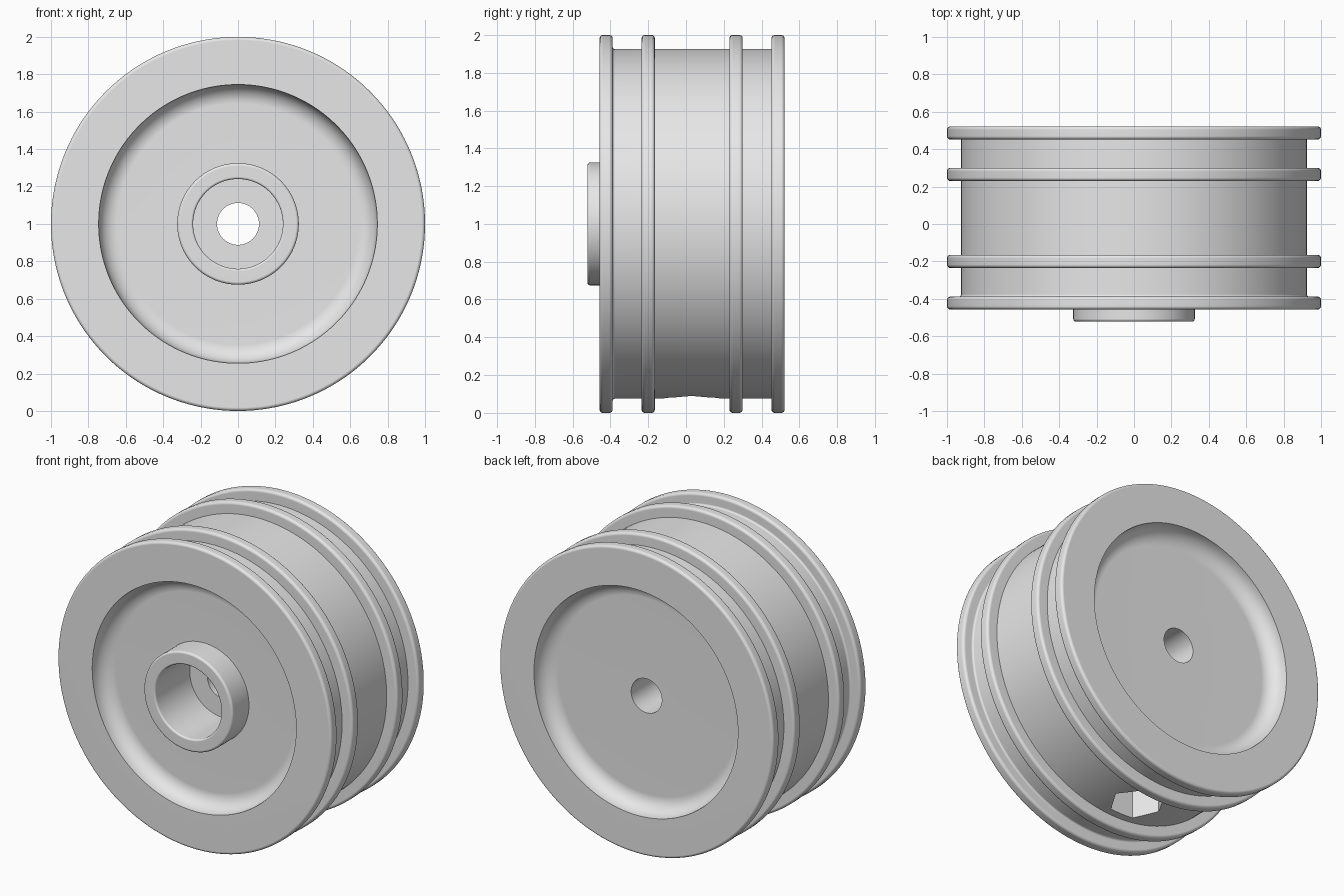
import bpy
import bmesh
import math
from mathutils import Vector, Matrix

cube = bpy.data.objects.get("Cube")
if cube:
    bpy.data.objects.remove(cube, do_unlink=True)

grey = bpy.data.materials.new("plain_grey")
grey.use_nodes = True
colour = (0.8, 0.8, 0.8, 1)
grey.diffuse_color = colour
grey.node_tree.nodes["Principled BSDF"].inputs["Base Color"].default_value = colour

AXLE = Matrix.Translation((0, 0, 1))
SEGMENTS = 144


def rounded(corners, steps=6):
    """Turn (y, radius, fillet) corners into a profile with rounded corners."""
    points = []
    for i, (y, r, fillet) in enumerate(corners):
        here = Vector((y, r))
        if not fillet:
            points.append(here)
            continue
        a = (Vector(corners[i - 1][:2]) - here).normalized()
        b = (Vector(corners[(i + 1) % len(corners)][:2]) - here).normalized()
        for k in range(steps + 1):
            t = k / steps * math.pi / 2
            points.append(here + fillet * (a * (1 - math.sin(t)) + b * (1 - math.cos(t))))
    return points


def make_object(name, bm):
    bmesh.ops.recalc_face_normals(bm, faces=bm.faces)
    mesh = bpy.data.meshes.new(name)
    bm.to_mesh(mesh)
    bm.free()
    obj = bpy.data.objects.new(name, mesh)
    bpy.context.collection.objects.link(obj)
    mesh.materials.append(grey)
    return obj


# Wheel section: axle bore, stepped hub, front dish
RIM, TREAD, DISH, EDGE = 1.0, 0.925, 0.745, 0.018
BORE, SOCKET, HUB = 0.112, 0.24, 0.325
corners = [(0.412, BORE, 0), (-0.16, BORE, 0), (-0.16, SOCKET, 0),
           (-0.522, SOCKET, 0.012), (-0.522, HUB, 0.015), (-0.35, HUB, 0),
           (-0.35, DISH, 0.1), (-0.457, DISH, 0)]

# Two flanges and two ribs around the tread
bands = [(-0.457, -0.388), (-0.235, -0.165), (0.23, 0.3), (0.452, 0.522)]
for i, (start, end) in enumerate(bands):
    if i:
        corners.append((start, TREAD, 0))
    corners += [(start, RIM, EDGE), (end, RIM, EDGE)]
    if i < len(bands) - 1:
        corners.append((end, TREAD, 0.012 if i == 0 else 0))

# Back dish
corners += [(0.522, DISH, 0), (0.412, DISH, 0.1)]

# Lathe the section about the axle
bm = bmesh.new()
verts = [bm.verts.new((0, y, r)) for y, r in rounded(corners)]
edges = [bm.edges.new((v, verts[(i + 1) % len(verts)])) for i, v in enumerate(verts)]
bmesh.ops.spin(bm, geom=verts + edges, cent=(0, 0, 0), axis=(0, 1, 0),
               angle=math.tau, steps=SEGMENTS, use_merge=False)
bmesh.ops.remove_doubles(bm, verts=bm.verts, dist=0.0001)
bmesh.ops.transform(bm, matrix=AXLE, verts=bm.verts)
wheel = make_object("wheel", bm)

# Hexagonal pocket in the underside of the tread
bm = bmesh.new()
bmesh.ops.create_cone(bm, cap_ends=True, segments=6, radius1=0.166, radius2=0.166, depth=0.5)
corner = max(bm.verts, key=lambda v: v.co.x).co
turn = Matrix.Rotation(-math.atan2(corner.y, corner.x), 4, "Z")
bmesh.ops.transform(bm, matrix=Matrix.Translation((0, 0.03, 0.17)) @ turn, verts=bm.verts)
cutter = make_object("hex_pocket_cutter", bm)
cutter.hide_render = True

cut = wheel.modifiers.new("hex_pocket", "BOOLEAN")
cut.operation = "DIFFERENCE"
cut.solver = "EXACT"
cut.object = cutter
bpy.ops.object.select_all(action="DESELECT")
wheel.select_set(True)
bpy.context.view_layer.objects.active = wheel
bpy.ops.object.modifier_apply(modifier=cut.name)
bpy.data.objects.remove(cutter, do_unlink=True)

# Smooth curves with crisp corners and truly flat faces
bpy.ops.object.shade_smooth_by_angle(angle=math.radians(30))
flat = wheel.modifiers.new("flat_faces", "WEIGHTED_NORMAL")
flat.keep_sharp = True
